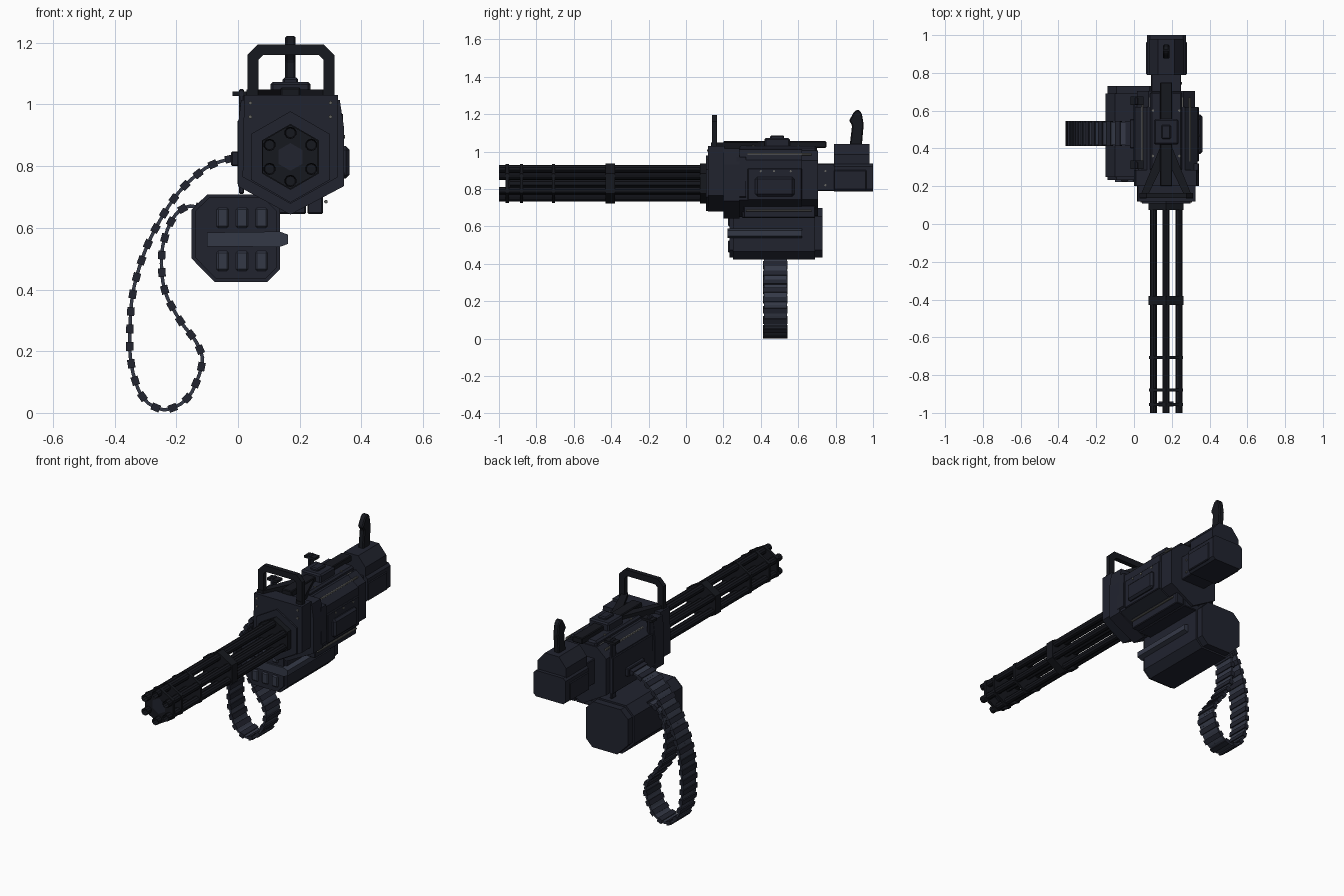
import bpy, bmesh, math
from mathutils import Vector, Matrix

CX, CZ = 0.17, 0.83  # barrel axis


def material(name, rgb):
    m = bpy.data.materials.new(name)
    m.diffuse_color = (*rgb, 1)
    return m


BODY = material("navy_steel", (0.015, 0.017, 0.028))
DARK = material("dark_steel", (0.008, 0.009, 0.013))
LIGHT = material("blue_steel", (0.034, 0.040, 0.062))
BARE = material("bare_metal", (0.13, 0.13, 0.12))


def finish(name, bm, mat, bevel=0):
    bmesh.ops.recalc_face_normals(bm, faces=bm.faces)
    me = bpy.data.meshes.new(name)
    bm.to_mesh(me)
    bm.free()
    ob = bpy.data.objects.new(name, me)
    bpy.context.collection.objects.link(ob)
    me.materials.append(mat)
    if bevel:
        b = ob.modifiers.new("chamfer", "BEVEL")
        b.width, b.segments = bevel, 1
    return ob


def prism(name, prof, lo, hi, mat=BODY, axis="y", bevel=0):
    put = {"x": lambda a, b, t: (t, a, b), "y": lambda a, b, t: (a, t, b),
           "z": lambda a, b, t: (a, b, t)}[axis]
    bm = bmesh.new()
    v0 = [bm.verts.new(put(a, b, lo)) for a, b in prof]
    v1 = [bm.verts.new(put(a, b, hi)) for a, b in prof]
    bm.faces.new(v0)
    bm.faces.new(v1)
    for i in range(len(prof)):
        j = (i + 1) % len(prof)
        bm.faces.new((v0[i], v0[j], v1[j], v1[i]))
    return finish(name, bm, mat, bevel)


def box(name, x0, x1, y0, y1, z0, z1, mat=BODY, bevel=0.004):
    return prism(name, [(x0, z0), (x1, z0), (x1, z1), (x0, z1)], y0, y1, mat, "y", bevel)


def ngon(r, n=6, cx=CX, cz=CZ, start=90):
    return [(cx + r * math.cos(math.radians(start) + math.tau * i / n),
             cz + r * math.sin(math.radians(start) + math.tau * i / n)) for i in range(n)]


# Barrel cluster, with bored muzzles
for i, (x, z) in enumerate(ngon(0.078)):
    ob = prism(f"barrel_{i}", ngon(0.02, 10, x, z), -1.0, 0.1, DARK)
    bm = bmesh.new()
    bm.from_mesh(ob.data)
    muzzle = [f for f in bm.faces if f.normal.y < -0.9]
    bmesh.ops.inset_region(bm, faces=muzzle, thickness=0.007)
    bmesh.ops.translate(bm, verts=muzzle[0].verts, vec=(0, 0.06, 0))
    bm.to_mesh(ob.data)
    bm.free()
prism("barrel_core", ngon(0.02), -0.965, 0.1, DARK)
for i, (y0, y1, r) in enumerate([(-0.964, -0.947, 0.104), (-0.888, -0.872, 0.104),
                                 (-0.716, -0.70, 0.104), (-0.43, -0.38, 0.107)]):
    prism(f"barrel_clamp_{i}", ngon(r), y0, y1, DARK)
prism("barrel_hub", ngon(0.107), 0.075, 0.13, DARK)
prism("muzzle_hub", ngon(0.045), -0.966, -0.94, BODY)
prism("front_hex_plate", ngon(0.148), 0.108, 0.13, BODY)

# Receiver: front block, collar, main housing
prism("front_block", [(0.02, 1.03), (0.325, 1.03), (0.325, 0.765), (0.17, 0.678), (0.015, 0.765)],
      0.118, 0.205)
prism("front_collar", [(0.01, 1.015), (0.33, 1.015), (0.343, 0.93), (0.343, 0.735), (0.17, 0.643),
                       (0.0, 0.735), (0.0, 0.93)], 0.2, 0.285)
main = [(0.07, 1.01), (0.27, 1.01), (0.335, 0.955), (0.335, 0.74), (0.17, 0.65), (0.005, 0.74), (0.005, 0.955)]
prism("main_housing", main, 0.28, 0.62)
prism("rear_housing", [(CX + (x - CX) * 0.93, CZ + (z - CZ) * 0.97) for x, z in main], 0.61, 0.705)
prism("front_shoulder", [(0.005, 0.97), (0.34, 0.97), (0.345, 0.76), (0.17, 0.66), (0.0, 0.76)], 0.27, 0.32)
box("side_panel_base", 0.325, 0.343, 0.33, 0.62, 0.74, 0.91)
box("side_panel", 0.33, 0.362, 0.37, 0.58, 0.76, 0.865, BODY, 0.012)
box("lower_rail", 0.225, 0.275, 0.31, 0.69, 0.645, 0.71)
box("keel_rail", 0.12, 0.22, 0.30, 0.69, 0.645, 0.70)

# Top cover and sight
box("top_cover", 0.085, 0.255, 0.28, 0.70, 0.99, 1.03, BODY, 0.01)
box("top_strip", 0.138, 0.202, 0.20, 0.75, 1.02, 1.055, DARK)
box("sight_base", 0.105, 0.235, 0.42, 0.555, 1.02, 1.073, BODY, 0.008)
box("sight_cap", 0.145, 0.195, 0.45, 0.525, 1.06, 1.087, BODY, 0.006)

# Carry handle and its braces
handle = [(0.03, 1.02), (0.03, 1.16), (0.065, 1.195), (0.278, 1.195), (0.313, 1.16), (0.313, 1.02)]
inner = [(0.277, 1.02), (0.277, 1.145), (0.262, 1.16), (0.081, 1.16), (0.066, 1.145), (0.066, 1.02)]
prism("carry_handle", handle + inner, 0.138, 0.165, DARK)
for s, side in ((-1, "left"), (1, "right")):
    f = lambda pts: [(CX + s * a, b) for a, b in pts]
    prism(f"handle_brace_{side}", f([(0.142, 0.135), (0.105, 0.135), (0.0, 0.35), (0.03, 0.41)]),
          1.015, 1.048, DARK, "z")
    for y in (0.6, 0.36):
        prism(f"cover_bolt_{side}_{y}", ngon(0.007, 8, CX + s * 0.07, y), 1.02, 1.034, BARE, "z")
    for z in (0.96, 1.005):
        prism(f"front_bolt_{side}_{z}", ngon(0.006, 8, CX + s * 0.13, z), 0.113, 0.12, BARE)
    prism(f"upper_rod_{side}", ngon(0.006, 8, CX + s * 0.085, 1.0), 0.32, 0.67, BARE)
    prism(f"upper_rod_outer_{side}", ngon(0.006, 8, CX + s * 0.125, 0.985), 0.33, 0.67, BARE)
    prism(f"lower_rod_{side}", ngon(0.006, 8, CX + s * 0.115, 0.685), 0.32, 0.67, BARE)
for y in (0.40, 0.47, 0.56):
    prism(f"side_bolt_{y}", ngon(0.006, 8, y, 0.895), 0.34, 0.347, BARE, "x")

# Left side brackets and belt feed
box("left_plate", -0.002, 0.02, 0.30, 0.67, 0.74, 0.95)
for i, y in enumerate((0.29, 0.63)):
    box(f"left_upright_{i}", 0.003, 0.02, y, y + 0.04, 0.71, 1.05)
    box(f"left_tab_{i}", -0.018, 0.05, y, y + 0.045, 1.028, 1.042, DARK, 0)
box("belt_feed", -0.022, 0.02, 0.40, 0.555, 0.80, 0.848, BODY)

# Rear drive unit and grip
box("rear_neck", 0.09, 0.25, 0.69, 0.80, 0.79, 0.935)
prism("rear_block", [(0.07, 0.80), (0.085, 0.785), (0.26, 0.785), (0.275, 0.80), (0.275, 0.92),
                     (0.26, 0.935), (0.085, 0.935), (0.07, 0.92)], 0.79, 1.0)
prism("rear_tower", [(0.08, 0.90), (0.262, 0.90), (0.262, 0.985), (0.215, 1.04), (0.127, 1.04), (0.08, 0.985)],
      0.79, 0.98)
for x0, side in ((0.064, "left"), (0.268, "right")):
    box(f"rear_panel_{side}", x0, x0 + 0.012, 0.79, 0.965, 0.795, 0.9)
for z in (0.82, 0.895):
    prism(f"neck_bolt_{z}", ngon(0.006, 8, 0.745, z), 0.248, 0.255, BARE, "x")
prism("rear_grip", [(0.875, 1.03), (0.94, 1.03), (0.95, 1.145), (0.94, 1.205), (0.92, 1.225), (0.9, 1.215),
                    (0.872, 1.165), (0.888, 1.14)], 0.153, 0.187, DARK, "x", 0.006)

# Ammunition box
can = [(-0.15, 0.50), (-0.075, 0.424), (0.095, 0.424), (0.137, 0.466), (0.137, 0.66), (0.09, 0.708),
       (-0.10, 0.708), (-0.15, 0.66)]
cap = [(-0.006 + (x + 0.006) * 0.93, 0.566 + (z - 0.566) * 0.93) for x, z in can]
prism("ammo_box", can, 0.25, 0.69)
prism("ammo_box_front_cap", cap, 0.232, 0.26)
prism("ammo_box_back_cap", cap, 0.68, 0.73)
prism("ammo_box_strap", [(-0.1, 0.54), (0.135, 0.538), (0.162, 0.548), (0.162, 0.578), (0.135, 0.588),
                         (-0.1, 0.585)], 0.222, 0.62, LIGHT)
for i in range(3):
    for j, z in enumerate((0.46, 0.60)):
        x = -0.07 + i * 0.063
        box(f"box_pad_{i}_{j}", x, x + 0.04, 0.224, 0.24, z, z + 0.065, LIGHT, 0.006)

# Ammunition belt: smooth path, then links spaced evenly along it
pts = [Vector(p) for p in [(0.0, 0.828), (-0.04, 0.82), (-0.11, 0.79), (-0.20, 0.705), (-0.285, 0.563),
       (-0.335, 0.417), (-0.35, 0.287), (-0.347, 0.165), (-0.318, 0.066), (-0.27, 0.019), (-0.215, 0.015),
       (-0.155, 0.06), (-0.117, 0.16), (-0.133, 0.225), (-0.19, 0.303), (-0.238, 0.40), (-0.247, 0.515),
       (-0.222, 0.61), (-0.18, 0.662), (-0.13, 0.668), (-0.10, 0.65)]]
line = []
for i in range(len(pts) - 1):
    a, b, c, d = pts[max(i - 1, 0)], pts[i], pts[i + 1], pts[min(i + 2, len(pts) - 1)]
    for k in range(12):
        t = k / 12
        line.append(0.5 * (2 * b + (c - a) * t + (2 * a - 5 * b + 4 * c - d) * t * t
                           + (3 * b - a - 3 * c + d) * t ** 3))
dist = [0.0]
for p, q in zip(line, line[1:]):
    dist.append(dist[-1] + (q - p).length)


def at(s):
    s = min(max(s, 0), dist[-1] - 1e-6)
    i = next(k for k in range(len(dist) - 1) if dist[k + 1] > s)
    return line[i].lerp(line[i + 1], (s - dist[i]) / (dist[i + 1] - dist[i]))


def belt(name, count, length, width, thick, mat):
    bm = bmesh.new()
    step = dist[-1] / count
    for i in range(count):
        s = (i + 0.5) * step
        p, d = at(s), at(s + 0.012) - at(s - 0.012)
        m = (Matrix.Translation((p.x, 0.478, p.y)) @ Matrix.Rotation(-math.atan2(d.y, d.x), 4, "Y")
             @ Matrix.Diagonal((length or step * 1.1, width, thick, 1)))
        bmesh.ops.create_cube(bm, size=1, matrix=m)
    finish(name, bm, mat)


belt("belt_ribbon", 66, 0, 0.122, 0.011, LIGHT)
belt("belt_rounds", 33, 0.028, 0.132, 0.024, BODY)
